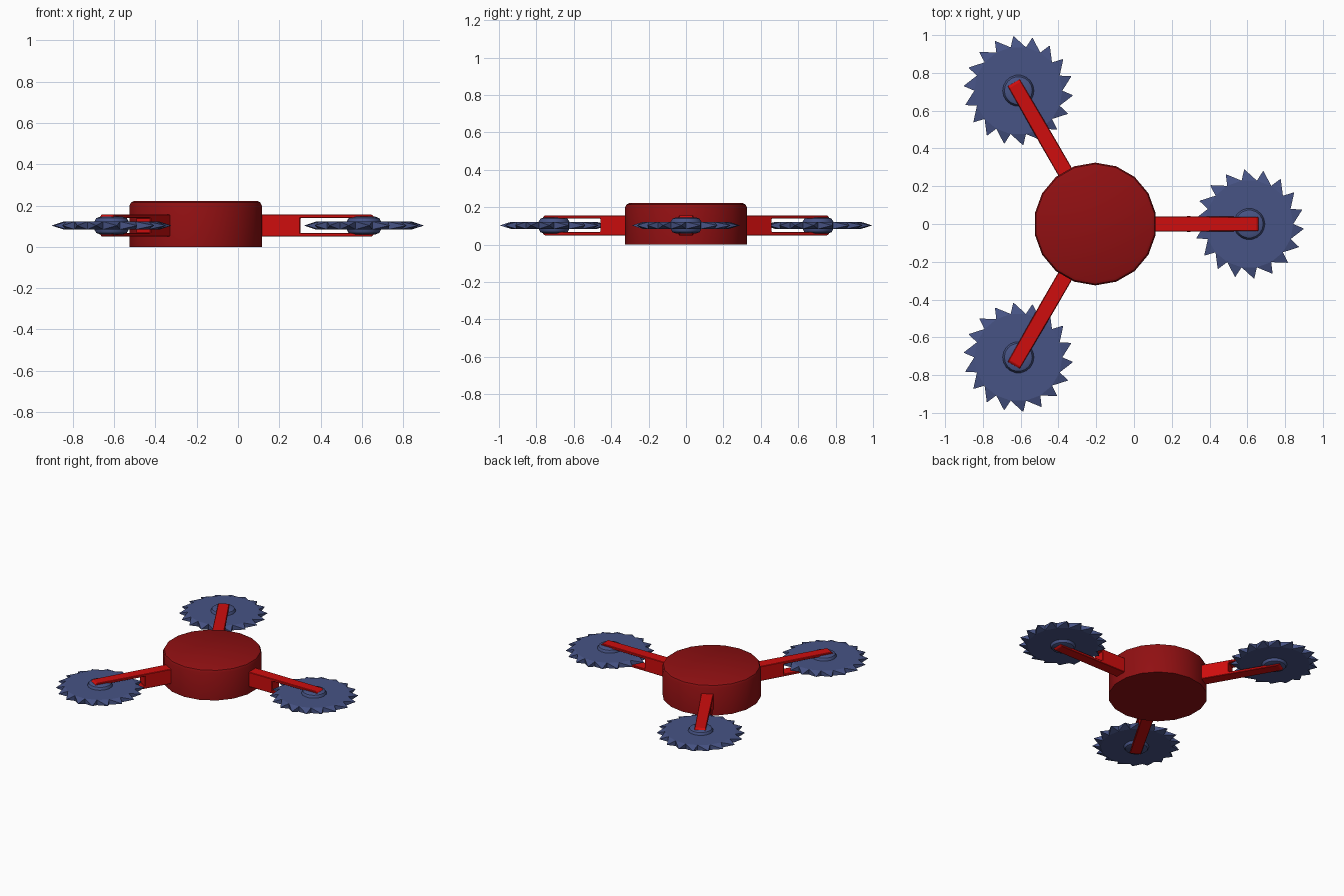
import bpy, bmesh
from math import sin, cos, radians
from mathutils import Matrix

old = bpy.data.objects.get("Cube")
if old:
    bpy.data.objects.remove(old, do_unlink=True)

CENTRE_X = -0.205    # axis of the central drum
REACH = 0.815        # drum axis to saw axis
MID_Z = 0.103        # height of the saw discs
SIDES = 18


def material(name, rgb):
    mat = bpy.data.materials.new(name)
    mat.use_nodes = True
    mat.diffuse_color = (*rgb, 1)
    mat.node_tree.nodes["Principled BSDF"].inputs["Base Color"].default_value = (*rgb, 1)
    return mat


dark_red = material("dark red", (0.28, 0.005, 0.006))
bright_red = material("bright red", (0.62, 0.004, 0.004))
steel_blue = material("steel blue", (0.063, 0.088, 0.235))


def make_object(name, bm, mat, matrix, smooth=None):
    bmesh.ops.recalc_face_normals(bm, faces=bm.faces)
    mesh = bpy.data.meshes.new(name)
    bm.to_mesh(mesh)
    bm.free()
    mesh.materials.append(mat)
    ob = bpy.data.objects.new(name, mesh)
    bpy.context.collection.objects.link(ob)
    ob.matrix_world = matrix
    if smooth:
        bpy.ops.object.select_all(action='DESELECT')
        ob.select_set(True)
        bpy.context.view_layer.objects.active = ob
        bpy.ops.object.shade_smooth_by_angle(angle=radians(smooth))
    return ob


def lathe(profile, start):
    """Closed solid of revolution from (radius, z) points."""
    bm = bmesh.new()
    rings = []
    for r, z in profile:
        angles = [radians(start + i * 360 / SIDES) for i in range(SIDES)]
        rings.append([bm.verts.new((r * cos(a), r * sin(a), z)) for a in angles])
    for low, high in zip(rings, rings[1:]):
        for i in range(SIDES):
            j = (i + 1) % SIDES
            bm.faces.new((low[i], low[j], high[j], high[i]))
    bm.faces.new(rings[0][::-1])
    bm.faces.new(rings[-1])
    return bm


def saw_disc():
    """Flat disc whose rim faces are drawn out into slanted teeth."""
    bm = lathe([(0.233, -0.019), (0.233, 0.019)], 0)
    rim = [f for f in bm.faces if len(f.verts) == 4]
    out = bmesh.ops.extrude_discrete_faces(bm, faces=rim)
    # the extruded copies shrink to narrow, skewed tips
    for face in out["faces"]:
        mid = face.calc_center_median()
        tip = Matrix.Rotation(radians(5), 3, 'Z') @ mid.normalized() * 0.289
        for v in face.verts:
            v.co = tip + (v.co - mid) * 0.04
    return bm


def fork_arm():
    """Solid root splitting into an upper and a lower prong."""
    root, split, end = 0.29, 0.507, 0.865
    outer, inner = 0.053, 0.036
    side = [(root, -outer), (end - 0.012, -outer), (end, -inner - 0.006),
            (end, -inner), (split, -inner), (split, inner), (end, inner),
            (end, inner + 0.006), (end - 0.012, outer), (root, outer)]
    bm = bmesh.new()
    face = bm.faces.new([bm.verts.new((x, -0.041, z)) for x, z in side])
    out = bmesh.ops.extrude_face_region(bm, geom=[face])
    verts = [g for g in out["geom"] if isinstance(g, bmesh.types.BMVert)]
    bmesh.ops.translate(bm, verts=verts, vec=(0, 0.082, 0))
    # narrow the far end a little
    for v in bm.verts:
        if v.co.x > split + 0.1:
            v.co.y *= 0.9
    return bm


# central drum with a softened top rim
drum = [(0.325, 0), (0.325, 0.2), (0.318, 0.215), (0.303, 0.222)]
make_object("central_drum", lathe(drum, 10), dark_red,
            Matrix.Translation((CENTRE_X, 0, 0)), 30)

# three arms, each carrying a saw
hub = [(0.055, -0.043), (0.074, -0.036), (0.083, -0.02),
       (0.083, 0.02), (0.074, 0.036), (0.055, 0.043)]
for name, angle in (("left", 0), ("back", 120), ("front", 240)):
    base = (Matrix.Translation((CENTRE_X, 0, MID_Z))
            @ Matrix.Rotation(radians(angle), 4, 'Z'))
    axle = base @ Matrix.Translation((REACH, 0, 0))
    arm = make_object(name + "_fork_arm", fork_arm(), bright_red, base)
    bevel = arm.modifiers.new("soft edges", 'BEVEL')
    bevel.width = 0.006
    bevel.segments = 1
    make_object(name + "_saw_disc", saw_disc(), steel_blue, axle)
    make_object(name + "_saw_hub", lathe(hub, 0), steel_blue, axle, 40)
